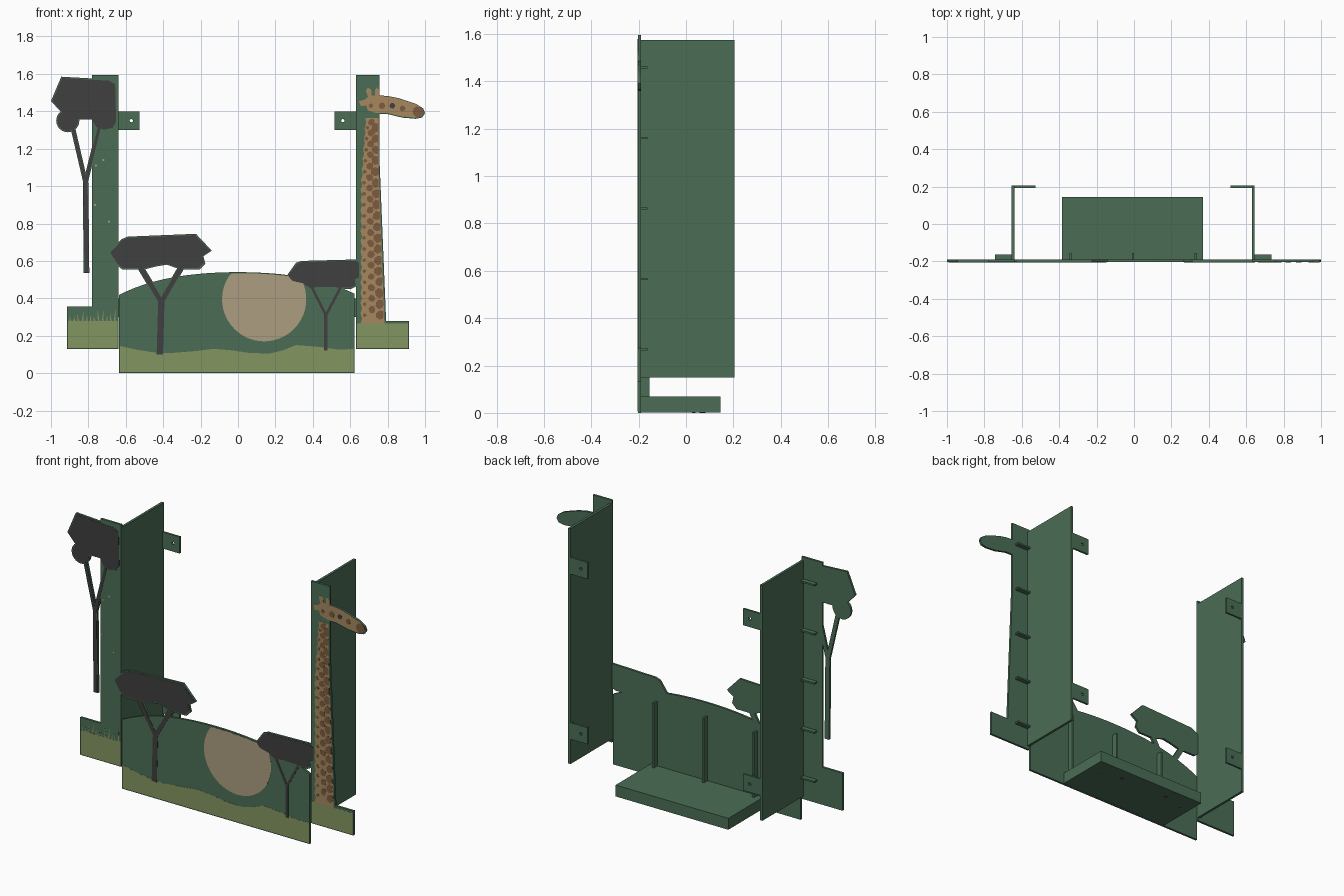
import bpy, bmesh, math, random
from mathutils import Vector

if "Cube" in bpy.data.objects:
    bpy.data.objects.remove(bpy.data.objects["Cube"])

random.seed(4)
BACK, PLATE, PAINT1, PAINT2 = -0.190, -0.2034, -0.2042, -0.205


def material(name, rgb):
    m = bpy.data.materials.new(name)
    m.diffuse_color = (*rgb, 1)
    m.use_nodes = True
    m.node_tree.nodes["Principled BSDF"].inputs["Base Color"].default_value = m.diffuse_color
    return m


GREEN = material("green_board", (0.07, 0.155, 0.09))
DARK = material("dark_grey", (0.05, 0.05, 0.05))
GRASS = material("grass_green", (0.23, 0.30, 0.115))
SAND = material("pale_sand", (0.42, 0.34, 0.22))
TAN = material("tan", (0.38, 0.25, 0.115))
BROWN = material("brown", (0.205, 0.105, 0.05))


def slab(name, shapes, a, b, mat, axis='Y'):
    """Extrude outlines between a and b. A shape is a list of loops: outer, then holes."""
    bm = bmesh.new()
    place = (lambda u, v: (u, a, v)) if axis == 'Y' else (lambda u, v: (u, v, a))
    step = Vector((0, b - a, 0) if axis == 'Y' else (0, 0, b - a))
    for loops in shapes:
        edges, rings = [], []
        for loop in loops:
            vs = [bm.verts.new(place(*p)) for p in loop]
            rings.append(vs)
            if len(loops) > 1:
                edges += [bm.edges.new((vs[i - 1], vs[i])) for i in range(len(vs))]
        if len(loops) == 1:
            faces = [bm.faces.new(rings[0])]
        else:
            r = bmesh.ops.triangle_fill(bm, use_beauty=True, edges=edges)
            faces = [g for g in r["geom"] if isinstance(g, bmesh.types.BMFace)]
        r = bmesh.ops.extrude_face_region(bm, geom=faces, use_keep_orig=True)
        moved = [g for g in r["geom"] if isinstance(g, bmesh.types.BMVert)]
        bmesh.ops.translate(bm, verts=moved, vec=step)
    bmesh.ops.recalc_face_normals(bm, faces=bm.faces[:])
    me = bpy.data.meshes.new(name)
    bm.to_mesh(me)
    bm.free()
    me.materials.append(mat)
    ob = bpy.data.objects.new(name, me)
    bpy.context.collection.objects.link(ob)
    return ob


def rect(x0, x1, z0, z1):
    return [(x0, z0), (x1, z0), (x1, z1), (x0, z1)]


def disc(x, z, r, n=24):
    return [(x + r * math.cos(math.tau * i / n), z + r * math.sin(math.tau * i / n)) for i in range(n)]


def box(name, x0, x1, y0, y1, z0, z1):
    return slab(name, [[rect(x0, x1, z0, z1)]], y0, y1, GREEN)


def stroke(p, q, w):
    p, q = Vector(p), Vector(q)
    d = (q - p).normalized()
    n = Vector((-d.y, d.x)) * w / 2
    return [tuple(p + n), tuple(p - n), tuple(q - n), tuple(q + n)]


def shrink(pts, d):
    cx = (min(p[0] for p in pts) + max(p[0] for p in pts)) / 2
    cz = (min(p[1] for p in pts) + max(p[1] for p in pts)) / 2
    fx = 1 - d / (max(p[0] for p in pts) - cx)
    fz = 1 - d / (max(p[1] for p in pts) - cz)
    return [(cx + (x - cx) * fx, cz + (z - cz) * fz) for x, z in pts]


def tree(name, canopy, foot, fork, tips, w, blobs=()):
    """Flat tree: green backing with a dark painted layer slightly smaller."""
    for tag, rim, y0, y1, mat in (("backing", 0, BACK, PLATE, GREEN), ("paint", 0.007, PLATE, PAINT2, DARK)):
        shapes = [[shrink(canopy, rim) if rim else canopy]]
        shapes += [[disc(x, z, r - rim)] for x, z, r in blobs]
        extra = 0 if rim else 0.008
        shapes += [[stroke(foot, fork, w + extra)]]
        shapes += [[stroke(fork, t, w * 0.75 + extra)] for t in tips]
        slab(f"{name}_{tag}", shapes, y0, y1, mat)


def hill(x):
    return 0.54 - 0.2 * x * x - 0.25 * x ** 4


# Centre front panel with curved top, low sun and wavy ground
xs = [-0.635 + 1.257 * i / 32 for i in range(33)]
slab("front_panel", [[[(-0.635, 0), *[(x, hill(x)) for x in xs], (0.622, 0)]]], BACK, PLATE, GREEN)
sun = [(x, min(z, hill(x) - 0.006)) for x, z in disc(0.14, 0.395, 0.225, 64)]
slab("sun_paint", [[sun]], PLATE, PAINT1, SAND)
ground = [(-0.63, 0.145), (-0.54, 0.125), (-0.44, 0.11), (-0.35, 0.108), (-0.23, 0.118), (-0.13, 0.13),
          (-0.03, 0.122), (0.06, 0.108), (0.17, 0.105), (0.24, 0.122), (0.31, 0.15), (0.44, 0.14),
          (0.54, 0.125), (0.617, 0.13)]
slab("ground_paint", [[[(-0.63, 0.006), *ground, (0.617, 0.006)]]], PLATE, PAINT1, GRASS)

# Three flat trees
tree("middle_tree",
     [(-.625, .715), (-.59, .73), (-.225, .745), (-.14, .655), (-.185, .625), (-.175, .585), (-.205, .555),
      (-.31, .555), (-.38, .58), (-.44, .57), (-.5, .555), (-.62, .555), (-.65, .58), (-.69, .645)],
     (-.418, .10), (-.41, .38), [(-.53, .58), (-.295, .58)], .034)
tree("right_tree",
     [(.31, .59), (.34, .6), (.635, .608), (.655, .595), (.655, .51), (.63, .5), (.635, .465), (.605, .45),
      (.45, .455), (.38, .45), (.345, .475), (.285, .49), (.26, .52)],
     (.47, .12), (.47, .31), [(.39, .47), (.555, .47)], .019)
tree("left_tall_tree",
     [(-.945, 1.585), (-.685, 1.57), (-.65, 1.55), (-.645, 1.34), (-.665, 1.305), (-.71, 1.295), (-.755, 1.31),
      (-.78, 1.355), (-.9, 1.355), (-.95, 1.4), (-1.0, 1.455)],
     (-.81, .535), (-.815, 1.02), [(-.885, 1.32), (-.74, 1.32)], .022, [(-.91, 1.35, .062)])

# Left front post with grassy foot
slab("left_post", [[[(-.915, .13), (-.64, .13), (-.64, 1.595), (-.78, 1.595), (-.78, .357), (-.915, .357)]]],
     BACK, PLATE, GREEN)
blades = [(-.91, .135), (-.91, .28)]
for i in range(12):
    x = -.90 + i * .0215
    blades += [(x, .28), (x + random.uniform(-.006, .012), random.uniform(.30, .35)), (x + .009, .28)]
slab("left_grass_paint", [[blades + [(-.645, .28), (-.645, .135)]]], PLATE, PAINT1, GRASS)
slab("post_dots", [[disc(x, z, .006, 10)] for x, z in ((-.765, .9), (-.76, 1.11), (-.72, 1.14), (-.69, .81))],
     PLATE, PAINT1, SAND)

# Right front post with grassy foot
slab("right_post", [[[(.63, .13), (.915, .13), (.915, .278), (.792, .278), (.757, 1.13), (.757, 1.595), (.63, 1.595)]]],
     BACK, PLATE, GREEN)
slab("right_grass_paint", [[rect(.635, .91, .135, .265)]], PLATE, PAINT1, GRASS)

# Long-necked animal: ragged mane, neck, patches
def left_edge(z):
    return .655 + .025 * max(0, (z - 1.0) / .365)


def right_edge(z):
    return .783 - .033 * min(1, (z - .26) / .87)


mane = [(left_edge(z) + (.008 if i % 2 else 0), z) for i, z in enumerate([.265 + .0275 * k for k in range(41)])]
slab("neck_paint", [[mane + [(right_edge(1.365), 1.365), (right_edge(1.13), 1.13), (right_edge(.265), .265)]]],
     PLATE, PAINT1, TAN)
patches = []
for row in range(18):
    z = .31 + row * .059
    for t, r in ((.15, .012), (.48, .022), (.85, .029)):
        zc = z + (.03 if t == .48 else 0)
        lo, hi = left_edge(zc) + .004, right_edge(zc) - .002
        cx = lo + t * (hi - lo)
        ring = []
        for k in range(7):
            a, rr = math.tau * k / 7, r * random.uniform(.75, 1.0)
            ring.append((min(max(cx + rr * math.cos(a), lo), hi), zc + rr * math.sin(a)))
        patches.append([ring])
slab("neck_patches", patches, PAINT1, PAINT2, BROWN)

# Animal head with ears and horns
head = [(.64, 1.455), (.675, 1.465), (.69, 1.48), (.678, 1.515), (.69, 1.535), (.708, 1.52), (.71, 1.488),
        (.73, 1.488), (.728, 1.52), (.74, 1.535), (.755, 1.515), (.752, 1.485), (.80, 1.482), (.86, 1.47),
        (.955, 1.438), (.99, 1.415), (1.0, 1.39), (.985, 1.367), (.95, 1.36), (.88, 1.366), (.80, 1.385),
        (.74, 1.385), (.69, 1.40), (.68, 1.43), (.65, 1.425)]
slab("head_backing", [[head]], BACK, PLATE, GREEN)
slab("head_paint", [[shrink(head, .007)]], PLATE, PAINT1, TAN)
slab("head_marks", [[disc(.963, 1.398, .029)], [disc(.77, 1.43, .018, 7)], [disc(.88, 1.415, .016, 7)],
                    [disc(.71, 1.43, .012, 7)]], PAINT1, PAINT2, BROWN)
slab("eye", [[disc(.825, 1.43, .015, 12)]], PAINT1, PAINT2, DARK)

# Side walls, wall tabs with screw holes, and small braces, left and right
for s, side in ((-1, "left"), (1, "right")):
    c = s * .6425 - .005
    box(f"{side}_side_wall", c - .0075, c + .0075, BACK, .205, .15, 1.575)
    for level, z in (("lower", .35), ("upper", 1.35)):
        x0, x1 = sorted((c - s * .0075, c - s * .122))
        slab(f"{side}_{level}_tab", [[rect(x0, x1, z - .05, z + .05), disc(c - s * .077, z, .009, 12)]],
             .193, .205, GREEN)
    for i in range(5):
        x0, x1 = sorted((c + s * .0075, c + s * .097))
        z = .268 + .2975 * i
        box(f"{side}_brace_{i + 1}", x0, x1, BACK, -.163, z - .005, z + .005)

# Bottom shelf, screw recesses and upright ribs
box("bottom_shelf", -.385, .37, BACK, .145, .001, .07)
slab("shelf_screws", [[disc(s * x - .015, y, r, 12)] for s in (-1, 1) for x, y, r in ((.165, .07, .012), (.31, .033, .007))],
     0, .001, DARK, 'Z')
for i, x in enumerate((-.34, -.005, .33)):
    box(f"rib_{i + 1}", x - .006, x + .006, BACK, -.155, .07, .46)
